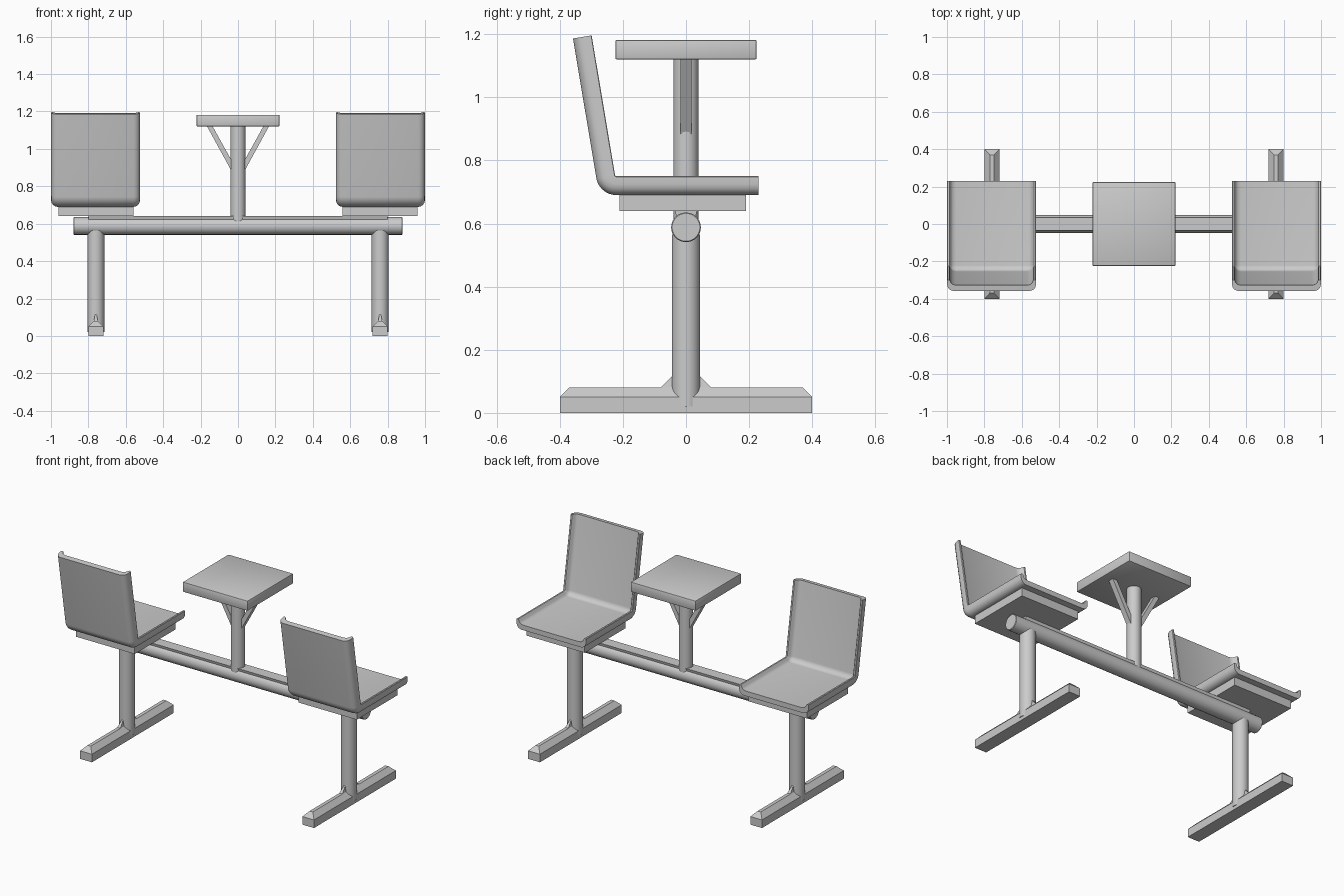
import bpy, bmesh, math
from mathutils import Vector

if "Cube" in bpy.data.objects:
    bpy.data.objects.remove(bpy.data.objects["Cube"])


def make(name, bm, smooth=False):
    bmesh.ops.recalc_face_normals(bm, faces=bm.faces)
    me = bpy.data.meshes.new(name)
    bm.to_mesh(me)
    bm.free()
    ob = bpy.data.objects.new(name, me)
    bpy.context.collection.objects.link(ob)
    if smooth:
        bpy.ops.object.select_all(action='DESELECT')
        ob.select_set(True)
        bpy.context.view_layer.objects.active = ob
        bpy.ops.object.shade_smooth_by_angle(angle=math.radians(35))
    return ob


def loft(name, rings, smooth=False):
    """Skin a list of closed rings and cap both ends."""
    bm = bmesh.new()
    vs = [[bm.verts.new(p) for p in r] for r in rings]
    n = len(vs[0])
    for a, b in zip(vs, vs[1:]):
        for i in range(n):
            j = (i + 1) % n
            bm.faces.new((a[i], a[j], b[j], b[i]))
    bm.faces.new(vs[0])
    bm.faces.new(vs[-1])
    return make(name, bm, smooth)


def box(name, lo, hi, bevel=0.0):
    bm = bmesh.new()
    bmesh.ops.create_cube(bm, size=1)
    for v in bm.verts:
        v.co = Vector([(l + h) / 2 + c * (h - l) for l, h, c in zip(lo, hi, v.co)])
    if bevel:
        bmesh.ops.bevel(bm, geom=bm.edges[:], offset=bevel, segments=2,
                        profile=0.5, affect='EDGES')
    return make(name, bm, bevel > 0)


def tube(name, a, b, r, sides=40, chamfer=0.0):
    a, b = Vector(a), Vector(b)
    d = (b - a).normalized()
    u = d.orthogonal().normalized()
    w = d.cross(u)
    stops = [(a, r), (b, r)]
    if chamfer:
        stops = [(a, r - chamfer), (a + d * chamfer, r), (b - d * chamfer, r), (b, r - chamfer)]
    angs = [2 * math.pi * i / sides for i in range(sides)]
    return loft(name, [[c + (u * math.cos(t) + w * math.sin(t)) * q for t in angs]
                       for c, q in stops], True)


def seat(name, cx):
    # shell cross-section: (across, depth from outer skin), mirrored into a U
    half = [(0.203, 0), (0.216, 0.003), (0.227, 0.010), (0.2345, 0.021), (0.2375, 0.035),
            (0.2375, 0.058), (0.235, 0.06), (0.226, 0.06), (0.222, 0.056),
            (0.217, 0.044), (0.207, 0.035), (0.190, 0.031)]
    section = half + [(-x, v) for x, v in reversed(half)]
    # side path of the outer skin: (y, z, outward angle)
    cy, cz, r = -0.22, 0.755, 0.065
    end = math.radians(-170.5)
    path = [(0.23, cz - r, -math.pi / 2)]
    for i in range(13):
        t = -math.pi / 2 + (end + math.pi / 2) * i / 12
        path.append((cy + r * math.cos(t), cz + r * math.sin(t), t))
    y, z, t = path[-1]
    path.append((y + 0.448 * math.sin(t), z - 0.448 * math.cos(t), t))
    rings = [[(cx + u, y - v * math.cos(t), z - v * math.sin(t)) for u, v in section]
             for y, z, t in path]
    loft(name, rings, True)


for side, s in (("left", -1), ("right", 1)):
    x = 0.76 * s
    # leg post
    tube(side + "_leg", (x, 0, 0.02), (x, 0, 0.565), 0.045)
    # foot with hipped top
    levels = [(0.04, 0.4, 0), (0.04, 0.4, 0.05), (0.011, 0.37, 0.08)]
    loft(side + "_foot", [[(x - w, -l, z), (x + w, -l, z), (x + w, l, z), (x - w, l, z)]
                          for w, l, z in levels])
    # gusset between foot and leg
    levels = [(0.036, 0.083, 0.054), (0.011, 0.08, 0.08), (0.004, 0.043, 0.117)]
    loft(side + "_foot_gusset", [[(x - w, -l, z), (x + w, -l, z), (x + w, l, z), (x - w, l, z)]
                                 for w, l, z in levels])
    # seat and its mounting block
    box(side + "_seat_mount", (x - 0.2, -0.21, 0.64), (x + 0.2, 0.19, 0.693))
    seat(side + "_seat", 0.7615 * s)
    # table brace
    prof = [(0.03, 0.93), (0.138, 1.125), (0.168, 1.125), (0.03, 0.873)]
    loft(side + "_table_brace", [[(s * px, yy, pz) for px, pz in prof] for yy in (-0.017, 0.017)])

# cross beam with flat top rail
tube("beam", (-0.88, 0, 0.588), (0.88, 0, 0.588), 0.047, chamfer=0.003)
rail = [(-0.027, 0.61), (0.027, 0.61), (0.035, 0.64), (-0.035, 0.64)]
loft("beam_top_rail", [[(x, y, z) for y, z in rail] for x in (-0.8, 0.8)])

# table
tube("table_post", (0, 0, 0.61), (0, 0, 1.13), 0.04)
box("table_top", (-0.222, -0.224, 1.12), (0.222, 0.224, 1.182), 0.005)
